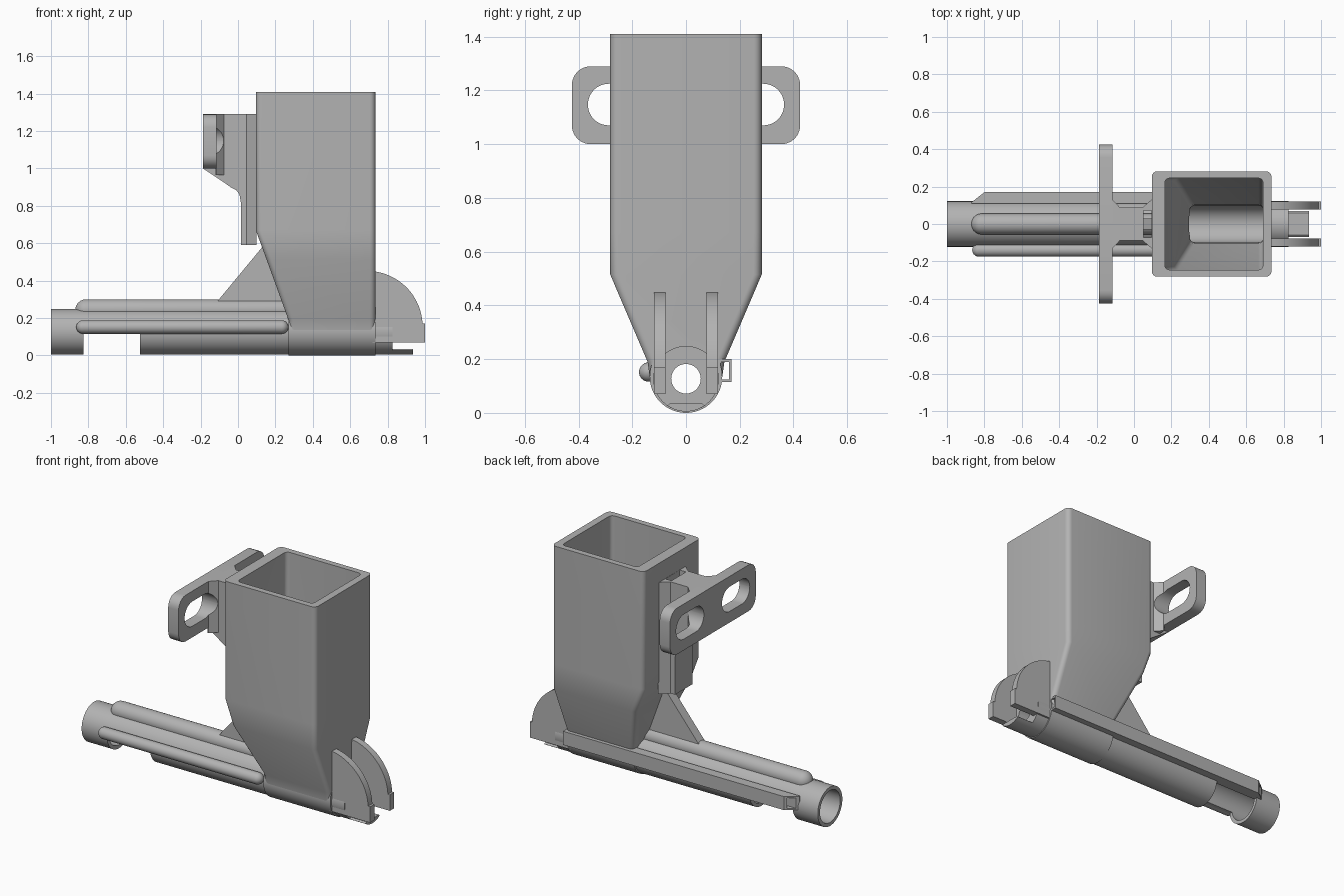
import bpy, bmesh
from math import sin, cos, pi, radians

if "Cube" in bpy.data.objects:
    bpy.data.objects.remove(bpy.data.objects["Cube"], do_unlink=True)

grey = bpy.data.materials.new("plain grey")
grey.use_nodes = True
COLOUR = (0.45, 0.45, 0.45, 1)
grey.diffuse_color = COLOUR
grey.node_tree.nodes["Principled BSDF"].inputs["Base Color"].default_value = COLOUR

AXIS_Z = 0.127     # height of the tube's centre line
TUBE_R = 0.122
FOOT_X = 0.27
HOP_L, HOP_R = 0.095, 0.735
parts = []


def loft(name, rings):
    """Skin a stack of equal-length rings and cap both ends."""
    bm = bmesh.new()
    loops = [[bm.verts.new(p) for p in ring] for ring in rings]
    n = len(loops[0])
    for a, b in zip(loops, loops[1:]):
        for i in range(n):
            j = (i + 1) % n
            bm.faces.new((a[i], a[j], b[j], b[i]))
    bm.faces.new(loops[0])
    bm.faces.new(loops[-1])
    bmesh.ops.recalc_face_normals(bm, faces=bm.faces)
    mesh = bpy.data.meshes.new(name)
    bm.to_mesh(mesh)
    bm.free()
    mesh.materials.append(grey)
    ob = bpy.data.objects.new(name, mesh)
    bpy.context.collection.objects.link(ob)
    parts.append(ob)
    return ob


def prism(name, pts, axis, a, b):
    """Extrude a 2D outline along an axis from a to b."""
    place = {"x": lambda p, t: (t, p[0], p[1]),
             "y": lambda p, t: (p[0], t, p[1]),
             "z": lambda p, t: (p[0], p[1], t)}[axis]
    return loft(name, [[place(p, t) for p in pts] for t in (a, b)])


def arc(cx, cy, r, start, end, n):
    angles = [radians(start + (end - start) * i / n) for i in range(n + 1)]
    return [(cx + r * cos(t), cy + r * sin(t)) for t in angles]


def circle(cx, cy, r, n=64):
    return arc(cx, cy, r, 0, 360, n)[:-1]


def rect(x0, x1, y0, y1):
    return [(x0, y0), (x1, y0), (x1, y1), (x0, y1)]


def rounded(x0, x1, y0, y1, r, n=6):
    return (arc(x1 - r, y1 - r, r, 0, 90, n) + arc(x0 + r, y1 - r, r, 90, 180, n)
            + arc(x0 + r, y0 + r, r, 180, 270, n) + arc(x1 - r, y0 + r, r, 270, 360, n))


def capsule(name, x0, x1, y, z, r):
    """Round-ended bar along x."""
    steps = [radians(a) for a in (3, 20, 40, 60, 75, 90)]
    sizes = [(x0 + r - r * cos(t), r * sin(t)) for t in steps]
    sizes += [(x1 - r + r * cos(t), r * sin(t)) for t in reversed(steps)]
    return loft(name, [[(x, p, q) for p, q in circle(y, z, s, 32)] for x, s in sizes])


def hopper_skin(name, sections, r):
    return loft(name, [[(x, y, z) for x, y in rounded(x0, x1, -w, w, r)]
                       for z, x0, x1, w in sections])


def cut(ob, *tools):
    bpy.context.view_layer.objects.active = ob
    for tool in tools:
        mod = ob.modifiers.new("cut", "BOOLEAN")
        mod.operation, mod.solver, mod.object = "DIFFERENCE", "EXACT", tool
        bpy.ops.object.modifier_apply(modifier=mod.name)


# Cutters: tube bore, end hole, hopper cavity and underside window
bore = prism("bore_cutter", circle(0, AXIS_Z, 0.1), "x", -1.1, 0.74)
hole = prism("hole_cutter", circle(0, AXIS_Z, 0.055, 48), "x", 0.7, 0.9)
cavity = hopper_skin("cavity_cutter", [
    (1.5, 0.165, 0.69, 0.245), (0.68, 0.165, 0.69, 0.245),
    (0.52, 0.215, 0.69, 0.245), (0.2, 0.3, 0.69, 0.105),
    (0.13, 0.3, 0.69, 0.095)], 0.025)
window = prism("window_cutter", rect(-0.825, -0.525, -0.1, 0.115), "x", 0, 1)
bpy.data.objects.remove(window, do_unlink=True)
parts.pop()
window = prism("window_cutter", rect(-0.825, -0.525, -0.1, 0.115), "y", -0.13, 0.13)
cutters = [bore, hole, cavity, window]

# Barrel tube with end wall
tube = prism("barrel_tube", circle(0, AXIS_Z, TUBE_R), "x", -1, 0.825)
cut(tube, bore, hole, cavity, window)

# Collar under the hopper
collar = prism("collar", circle(0, 0.135, 0.135), "x", FOOT_X, HOP_R)
cut(collar, bore, hole, cavity)

# Hopper with sloping lower walls
hopper = hopper_skin("hopper", [
    (1.41, HOP_L, HOP_R, 0.282), (0.67, HOP_L, HOP_R, 0.282),
    (0.515, 0.152, HOP_R, 0.282), (0.19, FOOT_X, HOP_R, 0.143),
    (0.135, FOOT_X, HOP_R, 0.135)], 0.03)
cut(hopper, cavity, bore, hole)

# Top and front ribs
top_rib = capsule("top_rib", -0.87, 0.32, 0, 0.244, 0.056)
cut(top_rib, bore, cavity)
capsule("front_rib", -0.865, FOOT_X, -0.139, 0.152, 0.036)

# Back channel, hollow along its length
channel = prism("back_channel", [(-0.87, 0.115), (-0.8, 0.17), (HOP_R, 0.17),
                                 (HOP_R, 0.11), (-0.87, 0.11)], "z", 0.115, 0.2)
slot = prism("channel_cutter", rect(0.128, 0.16, 0.125, 0.19), "x", -1, 1)
cut(channel, slot)
cutters.append(slot)

# Gusset between rib and hopper
prism("gusset", [(-0.11, 0.29), (0.13, 0.58), (0.285, 0.24), (0.1, 0.24)],
      "y", -0.03, 0.03)

# Twin end fins and the tongue between them
fin_outline = (arc(0.69, 0.155, 0.297, 3, 81, 20)
               + [(0.72, 0.07), (1, 0.07), (1, 0.17)])
for name, side in (("left", 1), ("right", -1)):
    prism(name + "_side_fin", fin_outline, "y", side * 0.077, side * 0.119)
prism("tongue", arc(0, AXIS_Z, TUBE_R, 235, 305, 12)
      + [(0.06, 0.035), (-0.06, 0.035)], "x", 0.8, 0.935)

# Carrying bracket: slotted plate
plate = prism("bracket_plate", rounded(-0.425, 0.425, 1.0, 1.29, 0.07),
              "x", -0.187, -0.115)
# Neck and rail joining the bracket to the hopper
neck = prism("bracket_neck", [(-0.187, 1.29), (-0.187, 1.0), (-0.075, 0.925),
                              (-0.04, 0.9), (-0.01, 0.885), (0.008, 0.86),
                              (0.015, 0.82), (0.015, 0.59), (0.055, 0.59),
                              (0.055, 1.29)], "y", -0.088, 0.088)
flare = prism("rail_flare", [(0.045, -0.088), (0.1, -0.135), (0.1, 0.135),
                             (0.045, 0.088)], "z", 0.59, 1.29)
recess = prism("rail_cutter", rect(0.05, 0.094, -0.072, 0.072), "z", 0.5, 1.4)
cut(neck, recess)
cut(flare, recess)
cutters.append(recess)

# Chamfer webs and hand slots on each side of the neck
for name, side in (("left", 1), ("right", -1)):
    web = prism(name + "_web", [(-0.12, side * 0.13), (-0.115, side * 0.13),
                                (-0.072, side * 0.085), (-0.12, side * 0.085)],
                "z", 0.965, 1.29)
    grip = prism(name + "_grip_cutter",
                 rounded(*sorted((side * 0.09, side * 0.365)), 1.07, 1.225, 0.077, 10),
                 "x", -0.3, 0)
    cut(plate, grip)
    cut(web, grip)
    cutters.append(grip)

for tool in cutters:
    parts.remove(tool)
    bpy.data.objects.remove(tool, do_unlink=True)

# Smooth the curved walls, keep edges crisp
bpy.ops.object.select_all(action="DESELECT")
for ob in parts:
    ob.select_set(True)
bpy.context.view_layer.objects.active = hopper
bpy.ops.object.shade_smooth_by_angle(angle=radians(30))
